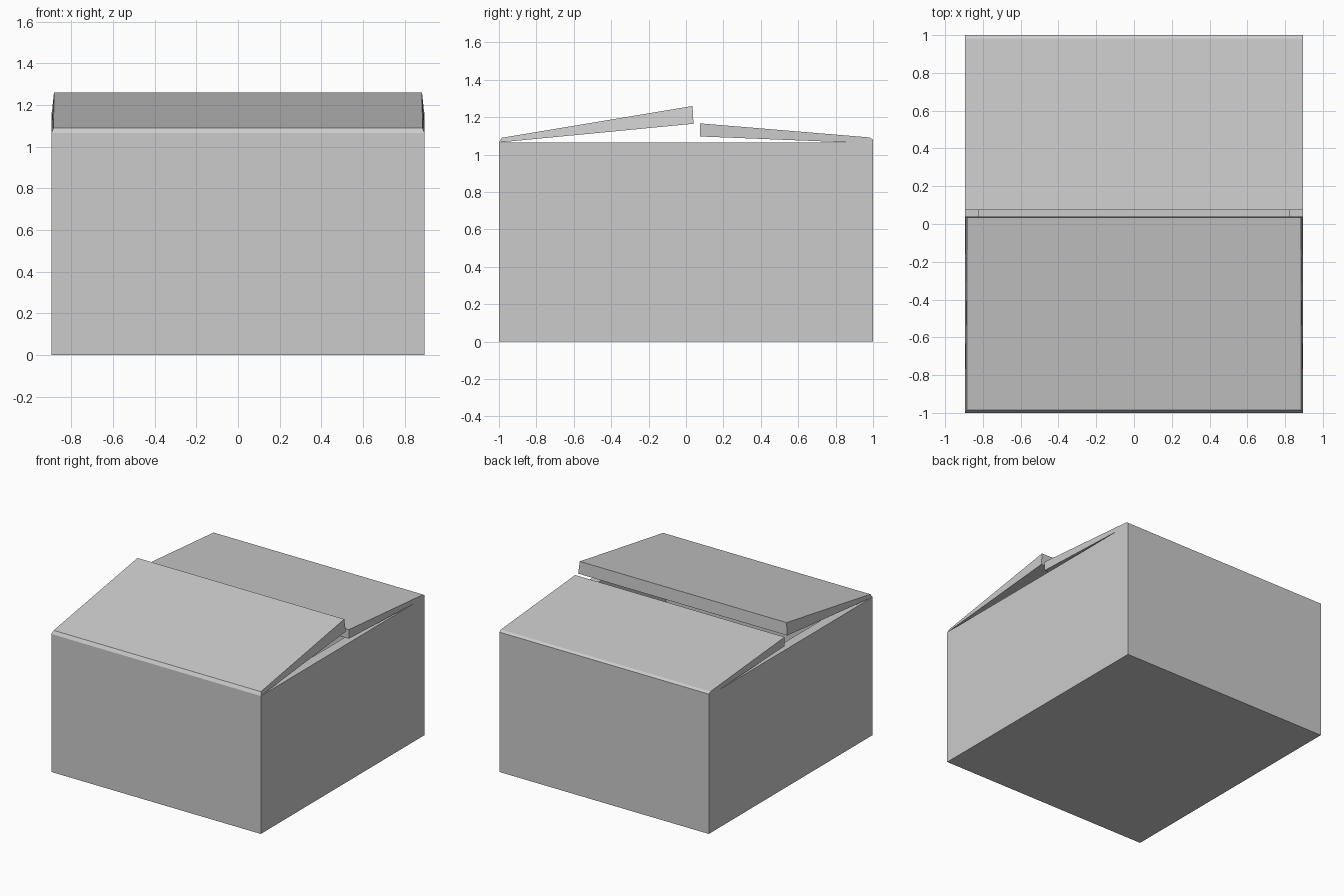
import bpy, bmesh

if "Cube" in bpy.data.objects:
    bpy.data.objects.remove(bpy.data.objects["Cube"])

HX, HY, TOP, WALL = 0.895, 1.0, 1.065, 0.075


def finish(name, bm):
    bmesh.ops.recalc_face_normals(bm, faces=bm.faces)
    mesh = bpy.data.meshes.new(name)
    bm.to_mesh(mesh)
    bm.free()
    obj = bpy.data.objects.new(name, mesh)
    bpy.context.collection.objects.link(obj)
    return obj


def ring(bm, hx, hy, z):
    return [bm.verts.new((sx * hx, sy * hy, z))
            for sx, sy in ((-1, -1), (1, -1), (1, 1), (-1, 1))]


def bridge(bm, a, b):
    n = len(a)
    for i in range(n):
        j = (i + 1) % n
        bm.faces.new((a[i], a[j], b[j], b[i]))


# Open carton: outer walls, rim, inner walls and floor
bm = bmesh.new()
rings = [ring(bm, HX, HY, 0), ring(bm, HX, HY, TOP),
         ring(bm, HX - WALL, HY - WALL, TOP), ring(bm, HX - WALL, HY - WALL, WALL)]
for a, b in zip(rings, rings[1:]):
    bridge(bm, a, b)
bm.faces.new(rings[0])
bm.faces.new(rings[-1])
finish("carton_body", bm)


# Flaps: side profile of (half width, y, z), extruded across the width
def flap(name, profile):
    bm = bmesh.new()
    left = [bm.verts.new((-w, y, z)) for w, y, z in profile]
    right = [bm.verts.new((w, y, z)) for w, y, z in profile]
    bridge(bm, left, right)
    bm.faces.new(left)
    bm.faces.new(right)
    finish(name, bm)


flap("front_flap", [(HX, -1.0, TOP), (0.885, -0.985, 1.09),
                    (0.883, 0.035, 1.26), (0.893, 0.04, 1.165)])
flap("back_flap", [(HX, 1.0, TOP), (HX, 1.0, 1.08), (HX, 0.98, 1.092),
                   (HX, 0.075, 1.167), (HX, 0.075, 1.097), (HX, 0.88, TOP)])
